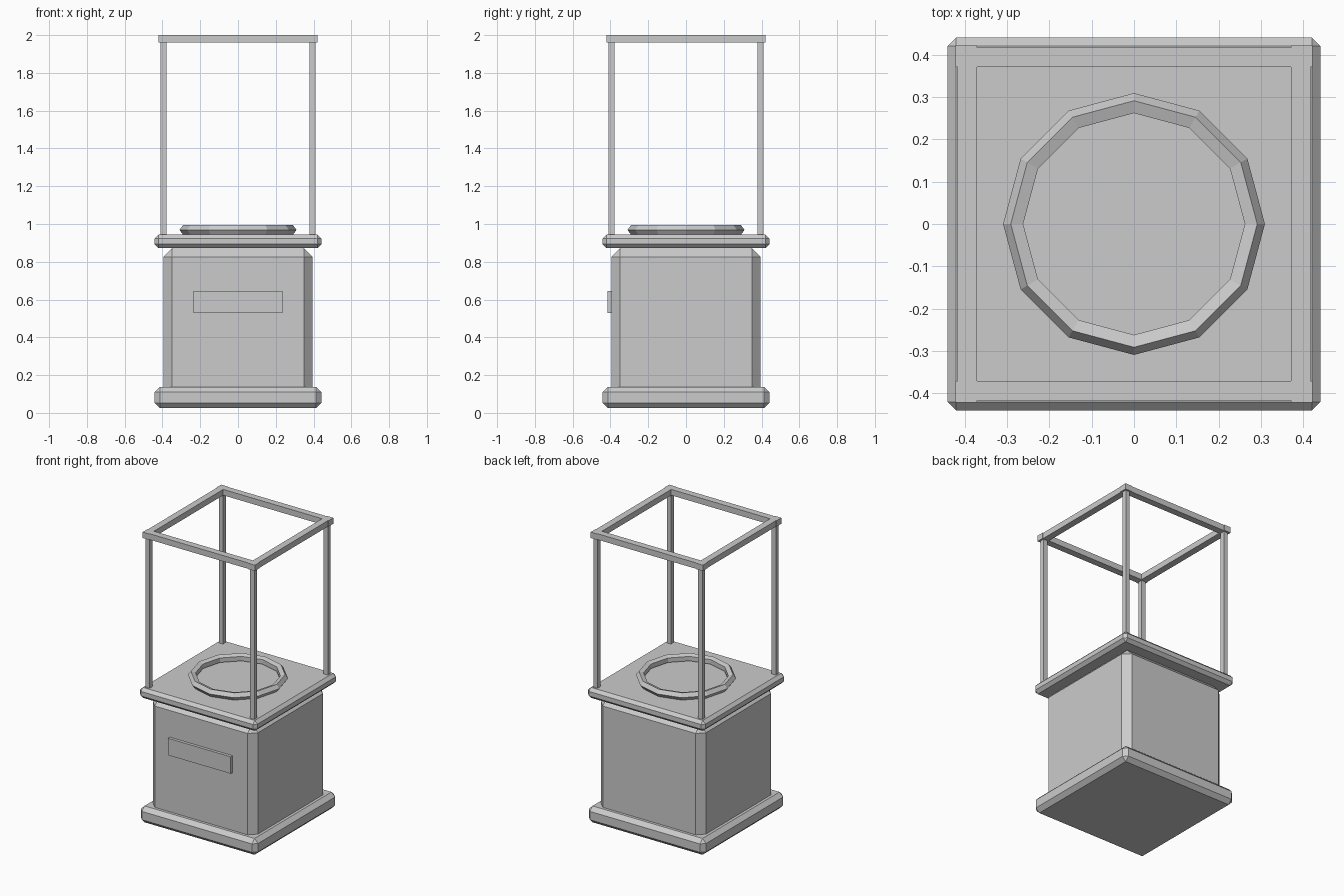
import bpy
import bmesh
from mathutils import Vector

if "Cube" in bpy.data.objects:
    bpy.data.objects.remove(bpy.data.objects["Cube"])


def boxes(name, bounds, chamfer=0.0):
    """One object made of axis-aligned boxes given as (min corner, max corner)."""
    bm = bmesh.new()
    for lo, hi in bounds:
        lo, hi = Vector(lo), Vector(hi)
        for v in bmesh.ops.create_cube(bm, size=1)["verts"]:
            v.co = (lo + hi) / 2 + v.co * (hi - lo)
    if chamfer:
        bmesh.ops.bevel(bm, geom=bm.edges[:], offset=chamfer, segments=1,
                        profile=0.5, affect='EDGES')
    mesh = bpy.data.meshes.new(name)
    bm.to_mesh(mesh)
    bm.free()
    ob = bpy.data.objects.new(name, mesh)
    bpy.context.collection.objects.link(ob)
    return ob


def block(name, half, z0, z1, chamfer):
    return boxes(name, [((-half, -half, z0), (half, half, z1))], chamfer)


def span(a, b, side):
    return (a, b) if side > 0 else (-b, -a)


# Pedestal: plinth, body and top slab
block("plinth", 0.441, 0.026, 0.137, 0.027)
block("pedestal_body", 0.395, 0.07, 0.872, 0.046)
block("top_slab", 0.441, 0.873, 0.944, 0.02)

# Blank plate on the front
boxes("front_plate", [((-0.236, -0.415, 0.53), (0.236, -0.385, 0.645))])

# Corner posts and frame corner blocks
posts, frame = [], []
for sx in (-1, 1):
    for sy in (-1, 1):
        x, y = span(0.379, 0.41, sx), span(0.379, 0.41, sy)
        posts.append(((x[0], y[0], 0.935), (x[1], y[1], 1.965)))
        x, y = span(0.372, 0.422, sx), span(0.372, 0.422, sy)
        frame.append(((x[0], y[0], 1.96), (x[1], y[1], 2.0)))

# Frame bars between the corner blocks
for s in (-1, 1):
    a, b = span(0.372, 0.418, s)
    frame.append(((a, -0.372, 1.96), (b, 0.372, 2.0)))
    frame.append(((-0.372, a, 1.96), (0.372, b, 2.0)))
boxes("case_posts", posts)
boxes("case_top_frame", frame)

# Twelve-sided ring lying on the slab
bpy.ops.mesh.primitive_torus_add(major_segments=12, minor_segments=5,
                                 major_radius=0.2835, minor_radius=0.0262,
                                 location=(0, 0, 0.969))
bpy.context.object.name = "display_ring"
bpy.ops.object.shade_flat()
